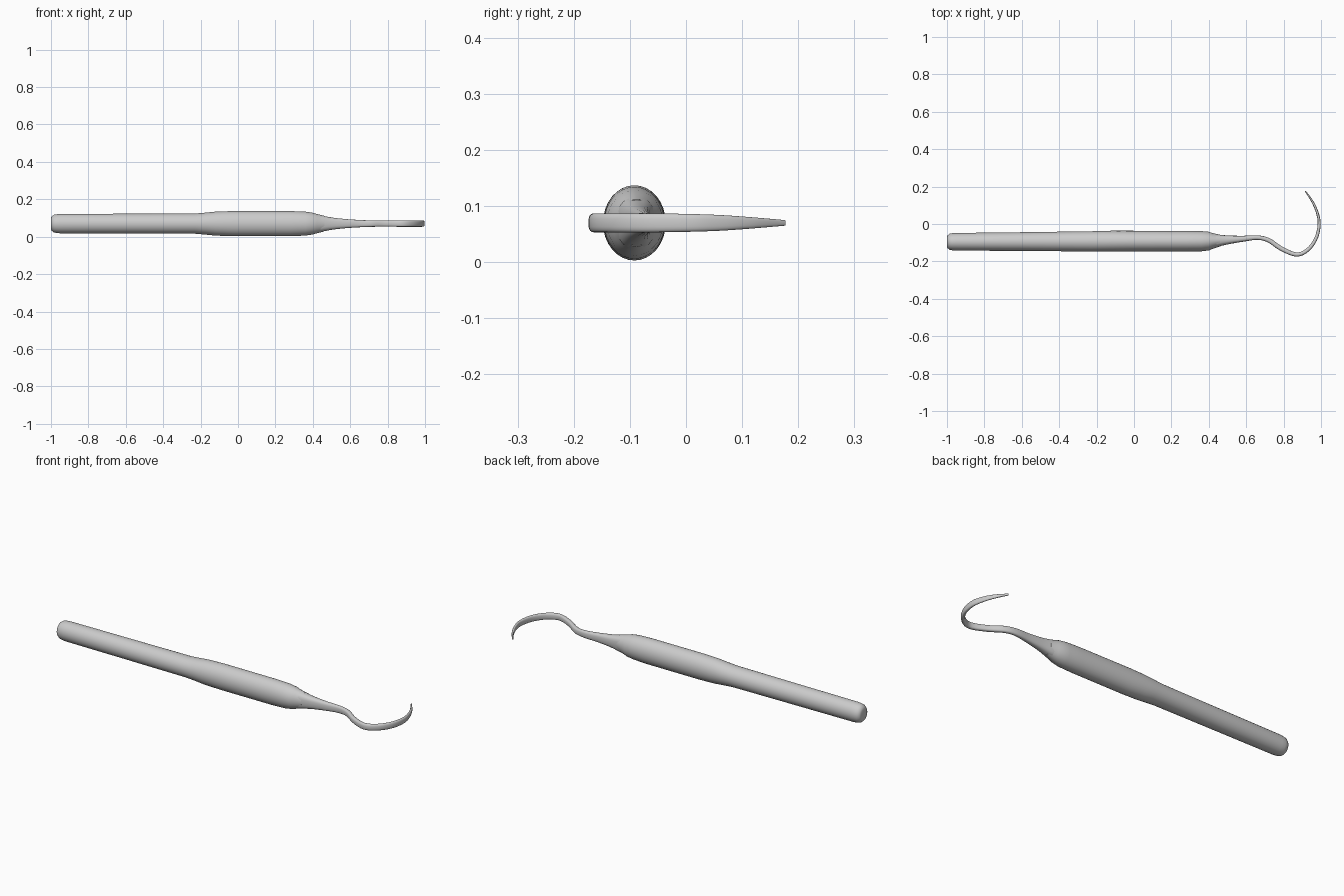
import bpy, bmesh, math
from mathutils import Vector

if "Cube" in bpy.data.objects:
    bpy.data.objects.remove(bpy.data.objects["Cube"])

ZC = 0.07  # height of the tool's axis


def spline(rows, steps):
    """Catmull-Rom interpolation of station rows."""
    out = []
    for i in range(len(rows) - 1):
        p0, p1 = rows[max(i - 1, 0)], rows[i]
        p2, p3 = rows[i + 1], rows[min(i + 2, len(rows) - 1)]
        for s in range(steps):
            t = s / steps
            out.append(tuple(0.5 * (2 * b + (c - a) * t + (2 * a - 5 * b + 4 * c - d) * t ** 2
                                    + (3 * b - a - 3 * c + d) * t ** 3)
                             for a, b, c, d in zip(p0, p1, p2, p3)))
    out.append(rows[-1])
    return out


def loft(name, rows, sides=32, square=1.0):
    """Rows are x, y, half width in plan, half height; rings follow the path."""
    bm = bmesh.new()
    rings = []
    for i, (x, y, w, h) in enumerate(rows):
        a, b = rows[max(i - 1, 0)], rows[min(i + 1, len(rows) - 1)]
        side = Vector((a[1] - b[1], b[0] - a[0], 0)).normalized()
        ring = []
        for k in range(sides):
            ang = math.tau * k / sides
            c, s = math.cos(ang), math.sin(ang)
            c = math.copysign(abs(c) ** square, c)
            s = math.copysign(abs(s) ** square, s)
            ring.append(bm.verts.new(Vector((x, y, ZC)) + side * w * c + Vector((0, 0, h * s))))
        rings.append(ring)
    for r, q in zip(rings, rings[1:]):
        for k in range(sides):
            n = (k + 1) % sides
            bm.faces.new((r[k], r[n], q[n], q[k]))
    bm.faces.new(rings[0])
    bm.faces.new(rings[-1])
    bmesh.ops.recalc_face_normals(bm, faces=bm.faces)
    me = bpy.data.meshes.new(name)
    bm.to_mesh(me)
    bm.free()
    ob = bpy.data.objects.new(name, me)
    bpy.context.collection.objects.link(ob)
    bpy.context.view_layer.objects.active = ob
    ob.select_set(True)
    bpy.ops.object.shade_smooth_by_angle(angle=math.radians(40))
    ob.select_set(False)
    return ob


# Handle: rounded butt, slim rear, thicker oval grip, shoulder at the front
handle = [(-1.0, -0.095, 0.026, 0.028), (-0.996, -0.095, 0.035, 0.038),
          (-0.985, -0.095, 0.043, 0.047), (-0.97, -0.095, 0.046, 0.050),
          (-0.95, -0.095, 0.047, 0.052), (-0.6, -0.094, 0.050, 0.053),
          (-0.23, -0.093, 0.054, 0.054), (-0.17, -0.092, 0.055, 0.059),
          (-0.12, -0.092, 0.056, 0.064), (-0.03, -0.092, 0.056, 0.067),
          (0.28, -0.092, 0.055, 0.067), (0.36, -0.092, 0.054, 0.064),
          (0.40, -0.091, 0.050, 0.058), (0.42, -0.090, 0.042, 0.052),
          (0.46, -0.088, 0.031, 0.042)]
loft("handle", handle)

# Shank and curved hook: one tapering path bending in plan
hook = [(0.44, -0.089, 0.034, 0.045), (0.50, -0.085, 0.024, 0.033),
        (0.58, -0.079, 0.016, 0.024), (0.66, -0.073, 0.012, 0.019),
        (0.72, -0.087, 0.012, 0.017), (0.79, -0.133, 0.012, 0.016),
        (0.87, -0.163, 0.011, 0.017), (0.93, -0.137, 0.010, 0.017),
        (0.974, -0.075, 0.009, 0.017), (0.99, 0.0, 0.008, 0.016),
        (0.98, 0.06, 0.007, 0.014), (0.955, 0.118, 0.006, 0.010),
        (0.916, 0.176, 0.003, 0.005)]
loft("hook", spline(hook, 6), 20, 0.75)
